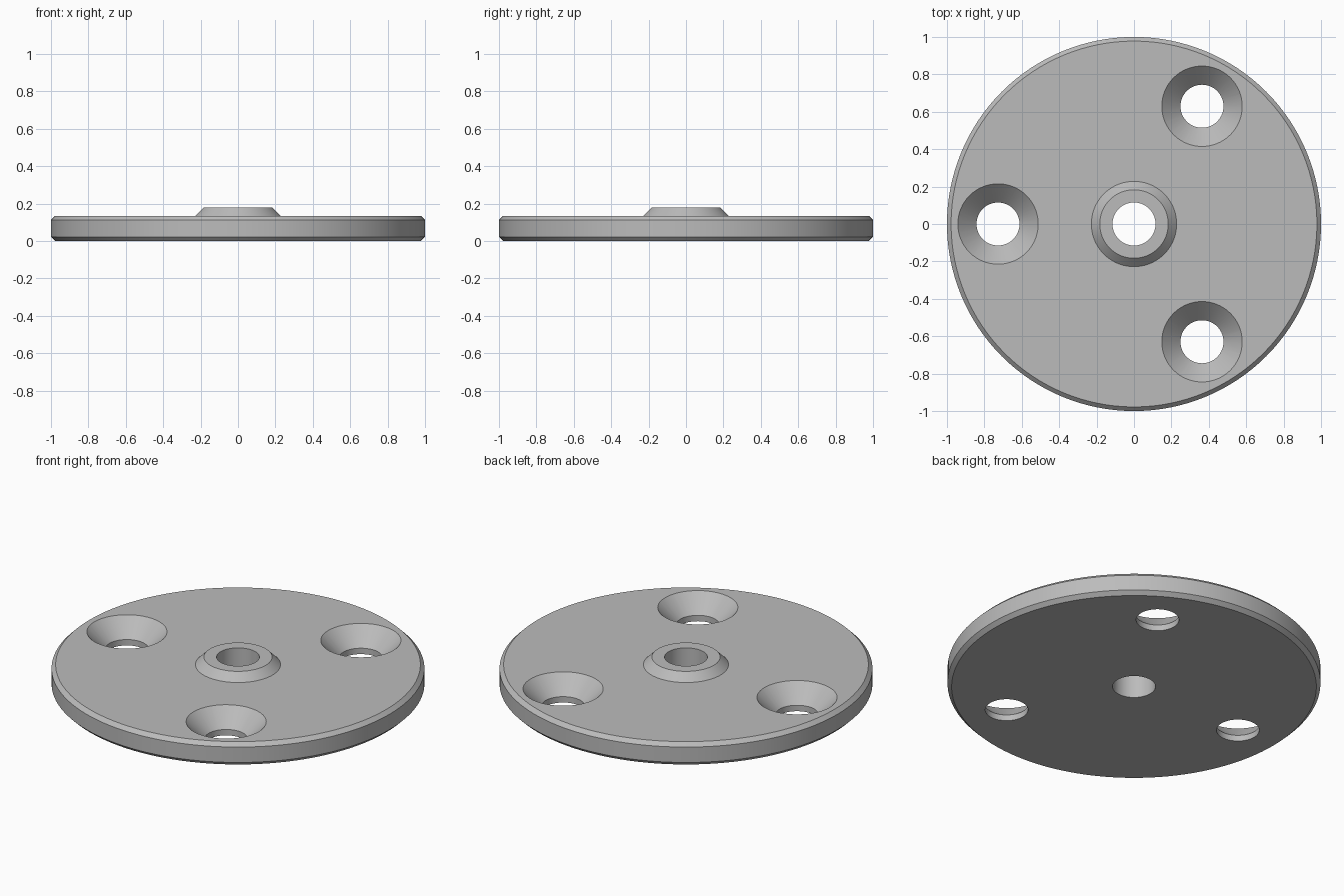
import bpy
import bmesh
from math import cos, sin, pi, radians

cube = bpy.data.objects.get("Cube")
if cube:
    bpy.data.objects.remove(cube, do_unlink=True)

# One grey metal for the whole part
metal = bpy.data.materials.new("grey_metal")
metal.use_nodes = True
grey = (0.5, 0.5, 0.5, 1)
metal.diffuse_color = grey
metal.node_tree.nodes["Principled BSDF"].inputs["Base Color"].default_value = grey


def lathe(name, profile, steps, centre=(0, 0), closed=False):
    """Turn an (r, z) profile about z; open profiles are capped at both ends."""
    bm = bmesh.new()
    rings = [[bm.verts.new((r * cos(2 * pi * i / steps), r * sin(2 * pi * i / steps), z))
              for i in range(steps)] for r, z in profile]
    pairs = list(zip(rings, rings[1:]))
    if closed:
        pairs.append((rings[-1], rings[0]))
    else:
        bm.faces.new(rings[0])
        bm.faces.new(rings[-1])
    for a, b in pairs:
        for i in range(steps):
            j = (i + 1) % steps
            bm.faces.new((a[i], a[j], b[j], b[i]))
    bmesh.ops.recalc_face_normals(bm, faces=bm.faces)
    mesh = bpy.data.meshes.new(name)
    bm.to_mesh(mesh)
    bm.free()
    mesh.materials.append(metal)
    obj = bpy.data.objects.new(name, mesh)
    obj.location = (*centre, 0)
    bpy.context.collection.objects.link(obj)
    return obj


thick, top, bore, chamfer = 0.135, 0.18, 0.115, 0.022

# Chamfered disc with a raised conical boss and a central bore
disc = lathe("mounting_disc", [
    (bore, 0), (1 - chamfer, 0), (1, chamfer), (1, thick - chamfer),
    (1 - chamfer, thick), (0.228, thick), (0.183, top), (bore, top)],
    128, closed=True)

bpy.context.view_layer.objects.active = disc
disc.select_set(True)

# Three countersunk screw holes, evenly spaced
sink = 0.215
for k in range(3):
    angle = radians(60 + 120 * k)
    cutter = lathe("screw_hole_cutter", [
        (bore, -0.1), (bore, thick - (sink - bore)), (sink, thick), (sink, 0.3)],
        64, centre=(0.727 * cos(angle), 0.727 * sin(angle)))
    cutter.hide_render = True
    cut = disc.modifiers.new("screw_hole", "BOOLEAN")
    cut.operation = "DIFFERENCE"
    cut.solver = "EXACT"
    cut.object = cutter
    bpy.context.view_layer.update()
    bpy.ops.object.modifier_apply(modifier=cut.name)
    bpy.data.objects.remove(cutter, do_unlink=True)

bpy.ops.object.shade_smooth_by_angle(angle=radians(30))
